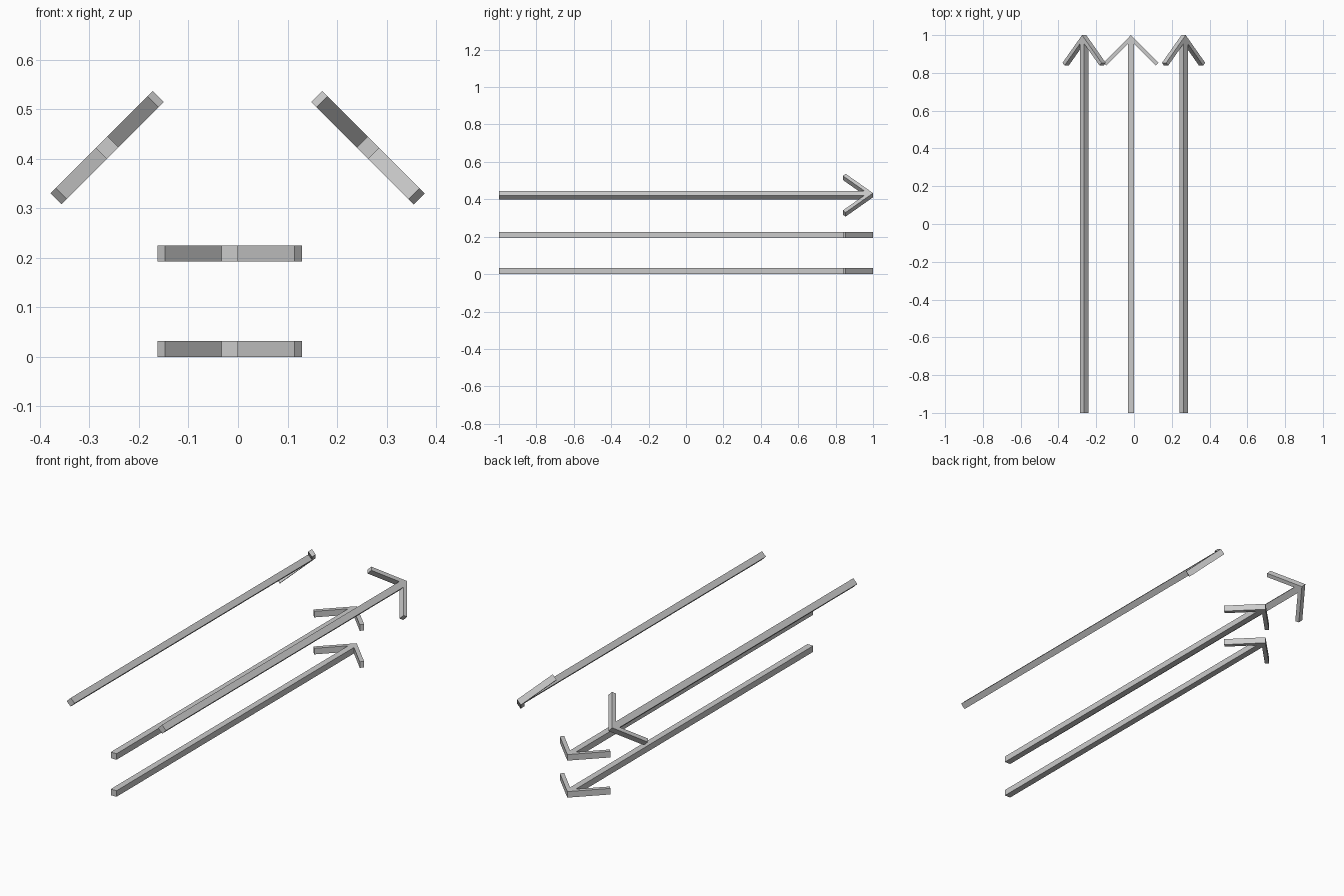
import bpy, bmesh
from math import radians
from mathutils import Matrix

if "Cube" in bpy.data.objects:
    bpy.data.objects.remove(bpy.data.objects["Cube"])

THICK = 0.0315


def arrow(name, x, z, tilt):
    """Flat extruded arrow pointing along +y, rolled about its shaft."""
    right = [(0.0165, -1.0), (0.0165, 0.954), (0.131, 0.8385), (0.146, 0.8535)]
    outline = right + [(0, 1.0)] + [(-px, py) for px, py in reversed(right)]
    bm = bmesh.new()
    face = bm.faces.new([bm.verts.new((px, py, -THICK / 2)) for px, py in outline])
    ext = bmesh.ops.extrude_face_region(bm, geom=[face])
    top = [g for g in ext["geom"] if isinstance(g, bmesh.types.BMVert)]
    bmesh.ops.translate(bm, verts=top, vec=(0, 0, THICK))
    bmesh.ops.transform(bm, verts=bm.verts,
                        matrix=Matrix.Translation((x, 0, z)) @ Matrix.Rotation(radians(tilt), 4, 'Y'))
    bmesh.ops.recalc_face_normals(bm, faces=bm.faces)
    mesh = bpy.data.meshes.new(name)
    bm.to_mesh(mesh)
    bm.free()
    obj = bpy.data.objects.new(name, mesh)
    bpy.context.collection.objects.link(obj)


# Two level arrows stacked in the middle
arrow("lower_arrow", -0.0165, THICK / 2, 0)
arrow("upper_arrow", -0.0165, 0.2085, 0)

# Two arrows leaning towards each other above
arrow("left_arrow", -0.264, 0.422, -45)
arrow("right_arrow", 0.2625, 0.422, 45)
